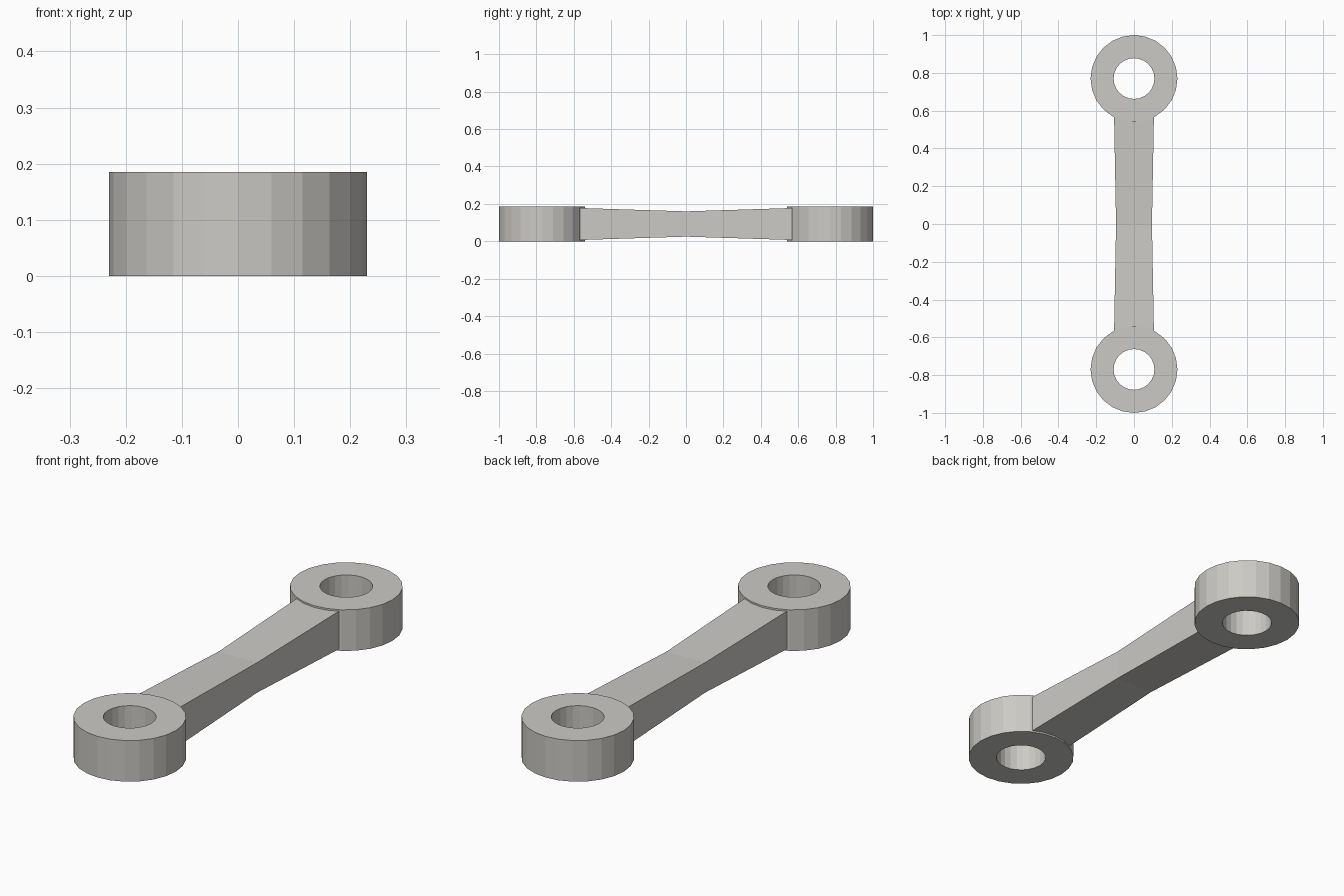
import bpy
import bmesh
import math

cube = bpy.data.objects.get("Cube")
if cube:
    bpy.data.objects.remove(cube, do_unlink=True)

HEIGHT = 0.185
SIDES = 24
EYE_Y = 0.77

metal = bpy.data.materials.new("warm_light_grey")
metal.use_nodes = True
colour = (0.60, 0.59, 0.56, 1)
metal.diffuse_color = colour
metal.node_tree.nodes["Principled BSDF"].inputs["Base Color"].default_value = colour


def finish(name, bm, location=(0, 0, 0)):
    bmesh.ops.recalc_face_normals(bm, faces=bm.faces)
    mesh = bpy.data.meshes.new(name)
    bm.to_mesh(mesh)
    bm.free()
    mesh.materials.append(metal)
    obj = bpy.data.objects.new(name, mesh)
    obj.location = location
    bpy.context.collection.objects.link(obj)
    return obj


def ring(name, y, outer, inner):
    """Flat-faced ring: a rectangular section swept round z."""
    bm = bmesh.new()
    section = [(outer, 0), (outer, HEIGHT), (inner, HEIGHT), (inner, 0)]
    loops = []
    for i in range(SIDES):
        a = math.tau * i / SIDES
        loops.append([bm.verts.new((r * math.cos(a), r * math.sin(a), z))
                      for r, z in section])
    for i, here in enumerate(loops):
        after = loops[(i + 1) % SIDES]
        for k in range(4):
            n = (k + 1) % 4
            bm.faces.new((here[k], after[k], after[n], here[n]))
    return finish(name, bm, (0, y, 0))


# Eyes at both ends
ring("front_eye", -EYE_Y, 0.23, 0.108)
ring("back_eye", EYE_Y, 0.23, 0.108)

# Shank: rectangular sections, slimmest in the middle, ends sunk in the eyes
bm = bmesh.new()
sections = []
for y, w, h in [(-0.6, 0.106, 0.0865), (0, 0.095, 0.0675), (0.6, 0.106, 0.0865)]:
    sections.append([bm.verts.new((sx * w, y, HEIGHT / 2 + sz * h))
                     for sx, sz in [(-1, -1), (1, -1), (1, 1), (-1, 1)]])
for here, after in zip(sections, sections[1:]):
    for k in range(4):
        n = (k + 1) % 4
        bm.faces.new((here[k], here[n], after[n], after[k]))
bm.faces.new(sections[0])
bm.faces.new(sections[-1])
finish("shank", bm)
